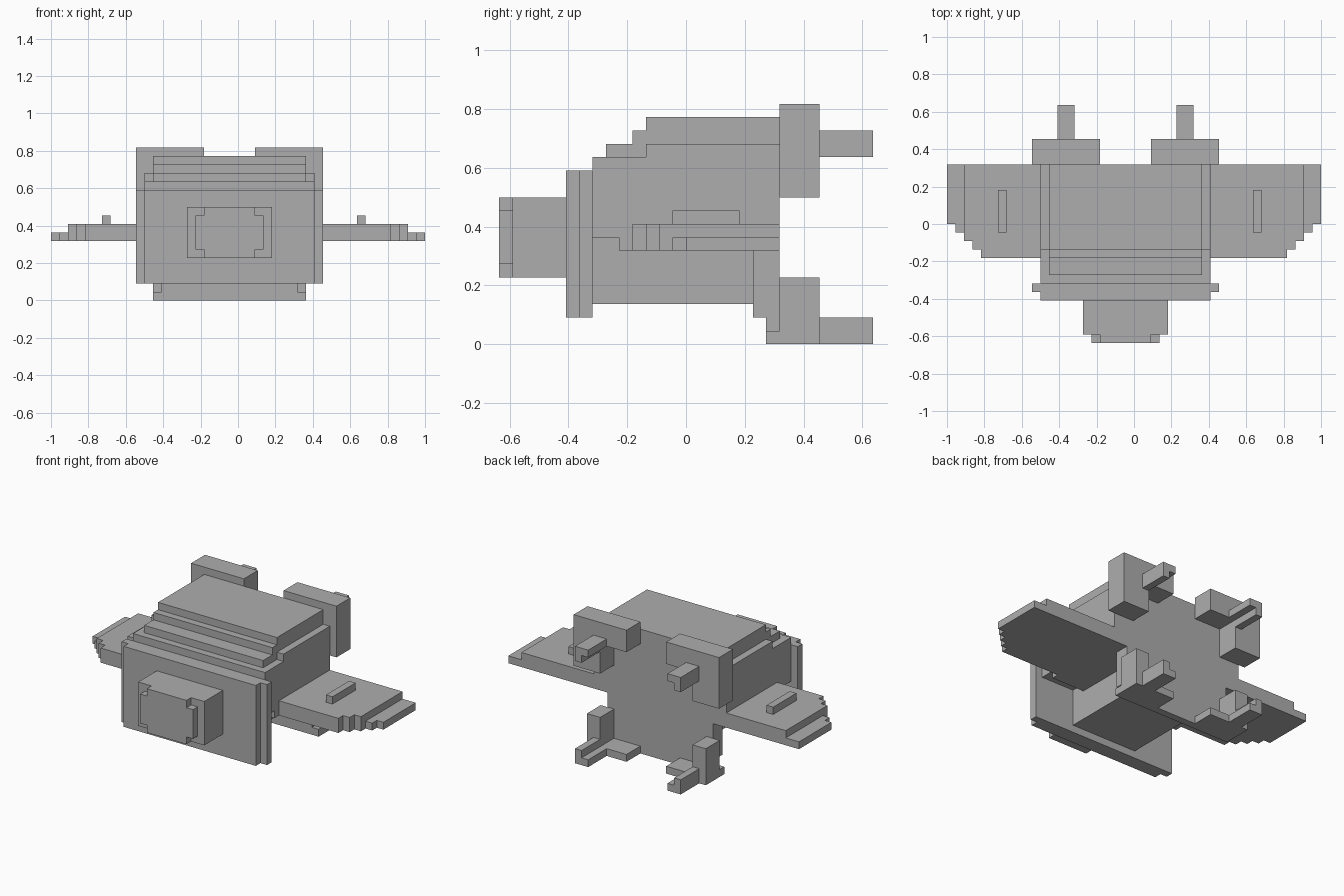
import bpy, bmesh
from mathutils import Vector

U = 1 / 22      # one block
MID = -1        # mirror plane of the hull, in blocks

cube = bpy.data.objects.get("Cube")
if cube:
    bpy.data.objects.remove(cube)

grey = bpy.data.materials.new("plain_grey")
grey.use_nodes = True
colour = (0.42, 0.42, 0.42, 1)
grey.diffuse_color = colour
grey.node_tree.nodes["Principled BSDF"].inputs["Base Color"].default_value = colour


def build(name, *boxes):
    """Make one object from boxes given as x, y and z ranges in blocks."""
    bm = bmesh.new()
    for ranges in boxes:
        lo = Vector([min(r) for r in ranges]) * U
        hi = Vector([max(r) for r in ranges]) * U
        verts = bmesh.ops.create_cube(bm, size=1)["verts"]
        for v in verts:
            v.co = Vector([(a + b) / 2 + c * (b - a) for a, b, c in zip(lo, hi, v.co)])
    mesh = bpy.data.meshes.new(name)
    bm.to_mesh(mesh)
    bm.free()
    mesh.materials.append(grey)
    obj = bpy.data.objects.new(name, mesh)
    bpy.context.collection.objects.link(obj)


def around(half):
    """Range of x centred on the hull."""
    return (MID - half, MID + half)


# Hull with stepped roof
build("hull",
      (around(10), (-7, 7), (8, 14)),
      (around(10), (-5, 7), (7, 8)),
      (around(10), (-3, 7), (14, 15)))
build("roof",
      (around(9), (-6, 7), (14, 15)),
      (around(9), (-4, 7), (15, 16)),
      (around(9), (-3, 7), (16, 17)))
build("keel", (around(5), (-7, 5), (3, 8)))
build("rear_plate",
      (around(8), (5, 6), (2, 7)),
      (around(8), (6, 7), (0, 7)),
      (around(9), (6, 7), (0, 1)))

# Nose plates and snout
build("front_plate", (around(10), (-9, -8), (2, 13)))
build("collar_plate", (around(11), (-8, -7), (2, 13)))
build("snout", (around(5), (-13, -9), (5, 11)))
build("snout_cap",
      (around(4), (-14, -13), (6, 10)),
      (around(3), (-14, -13), (5, 11)))

for side, s in (("left", 1), ("right", -1)):
    # Wing with stepped leading edge and thin tip
    steps = [((s * 8, s * (18 + i)), (i - 4, 7), (7, 9)) for i in range(3)]
    tips = [((s * 18, s * (21 + i)), (i - 1, 7), (7, 8)) for i in range(2)]
    build(side + "_wing", *steps, *tips)
    fin = 14 if s > 0 else -16
    build(side + "_wing_fin", ((fin, fin + 1), (-1, 4), (9, 10)))

    def span(a, b):
        return (MID + s * a, MID + s * b)

    # L-shaped upper thruster and its nozzle
    build(side + "_upper_thruster",
          (span(3, 11), (7, 10), (15, 18)),
          (span(7, 11), (7, 10), (11, 15)))
    build(side + "_upper_nozzle",
          (span(6, 8), (10, 14), (15, 16)),
          (span(7, 8), (10, 14), (14, 15)))
    # L-shaped lower thruster and its nozzle
    build(side + "_lower_thruster",
          (span(7, 9), (7, 10), (0, 5)),
          (span(3, 7), (7, 10), (0, 1)))
    build(side + "_lower_nozzle",
          (span(6, 8), (10, 14), (0, 1)),
          (span(7, 8), (10, 14), (1, 2)))
